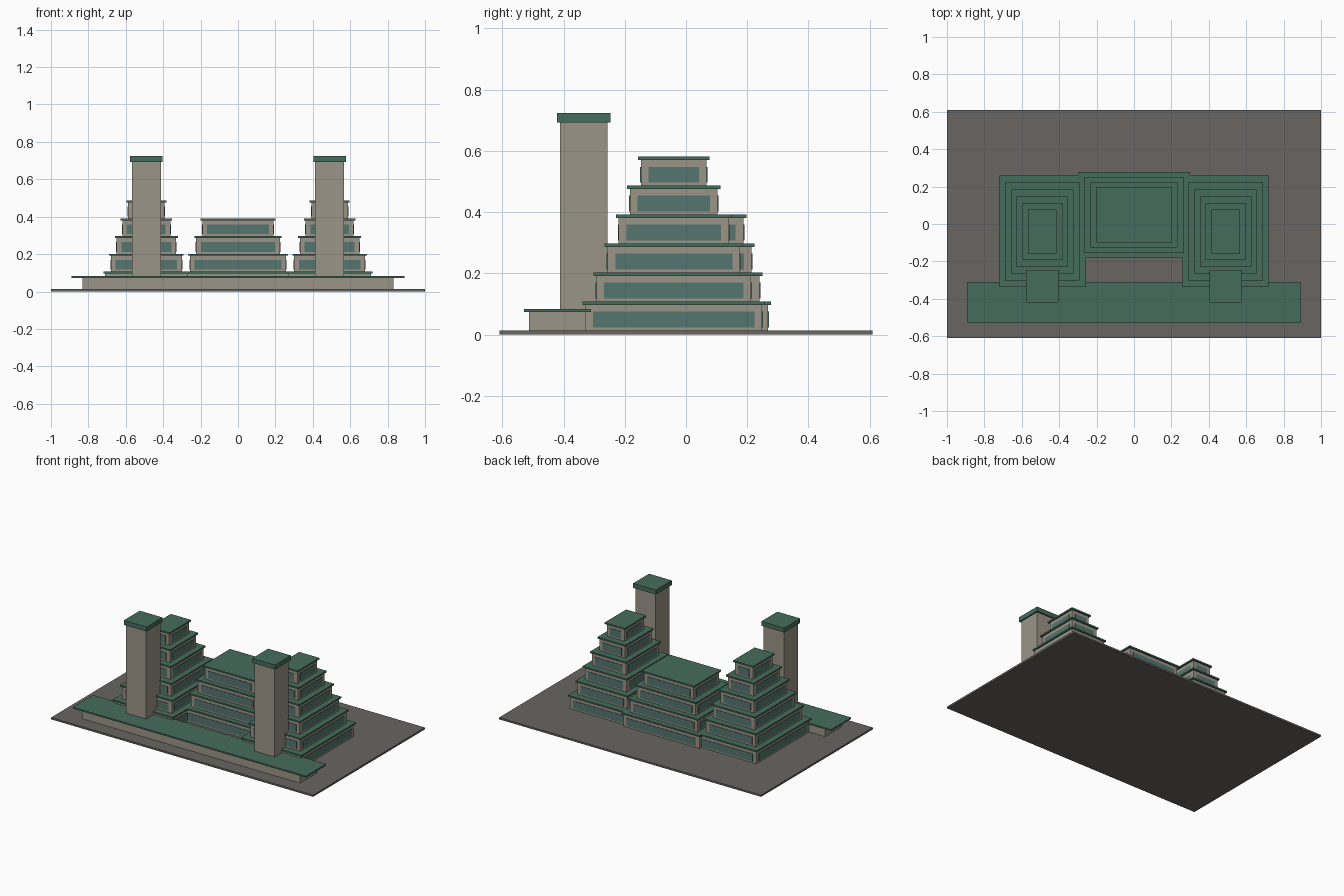
import bpy
import bmesh
from mathutils import Vector

if "Cube" in bpy.data.objects:
    bpy.data.objects.remove(bpy.data.objects["Cube"])


def material(name, rgb):
    m = bpy.data.materials.new(name)
    m.diffuse_color = (*rgb, 1)
    m.use_nodes = True
    m.node_tree.nodes["Principled BSDF"].inputs["Base Color"].default_value = m.diffuse_color
    return m


STONE = material("stone", (0.33, 0.30, 0.245))
ROOF = material("green_roof", (0.062, 0.15, 0.11))
GLASS = material("glass", (0.09, 0.18, 0.16))
PAVING = material("paving", (0.14, 0.13, 0.12))


def box(name, cx, cy, hx, hy, z0, z1, mat):
    """Box from centre, half sizes and height range."""
    bm = bmesh.new()
    bmesh.ops.create_cube(bm, size=1)
    for v in bm.verts:
        v.co = Vector((cx + 2 * hx * v.co.x, cy + 2 * hy * v.co.y,
                       z0 + (v.co.z + 0.5) * (z1 - z0)))
    me = bpy.data.meshes.new(name)
    bm.to_mesh(me)
    bm.free()
    me.materials.append(mat)
    ob = bpy.data.objects.new(name, me)
    bpy.context.collection.objects.link(ob)
    return ob


BASE, STEP, SLAB = 0.0125, 0.0947, 0.0105
INSET, PROUD, MARGIN = 0.0095, 0.003, 0.025


def stepped_block(name, cx, cy, hx, hy, dx, dy, tiers):
    """Terraced block: each floor has walls, window bands and a roof slab."""
    for i in range(tiers):
        z = BASE + i * STEP
        sx, sy = hx - i * dx, hy - i * dy
        wx, wy = sx - INSET, sy - INSET
        box(f"{name}_walls_{i+1}", cx, cy, wx, wy, z, z + STEP - SLAB, STONE)
        box(f"{name}_roof_slab_{i+1}", cx, cy, sx, sy,
            z + STEP - SLAB, z + STEP, ROOF)
        # window bands run through the walls and show on opposite faces
        box(f"{name}_side_windows_{i+1}", cx, cy, wx + PROUD, wy - MARGIN,
            z + 0.010, z + 0.062, GLASS)
        box(f"{name}_front_windows_{i+1}", cx, cy, wx - MARGIN, wy + PROUD,
            z + 0.010, z + 0.062, GLASS)


# paved site
box("site_base", 0, 0, 1, 0.61, 0, BASE, PAVING)

# front entrance podium
box("podium_walls", 0, -0.42, 0.832, 0.093, BASE, 0.073, STONE)
box("podium_roof", 0, -0.42, 0.89, 0.11, 0.073, 0.083, ROOF)

# low central block
stepped_block("center", 0, 0.049, 0.30, 0.228, 0.0335, 0.0267, 4)

# mirrored wings with service towers
for side, s in (("left", -1), ("right", 1)):
    stepped_block(f"{side}_wing", s * 0.49, -0.04, 0.23, 0.298,
                  0.0307, 0.0362, 6)
    box(f"{side}_tower_shaft", s * 0.49, -0.334, 0.077, 0.077,
        BASE, 0.693, STONE)
    box(f"{side}_tower_cap", s * 0.49, -0.334, 0.087, 0.087,
        0.693, 0.724, ROOF)
